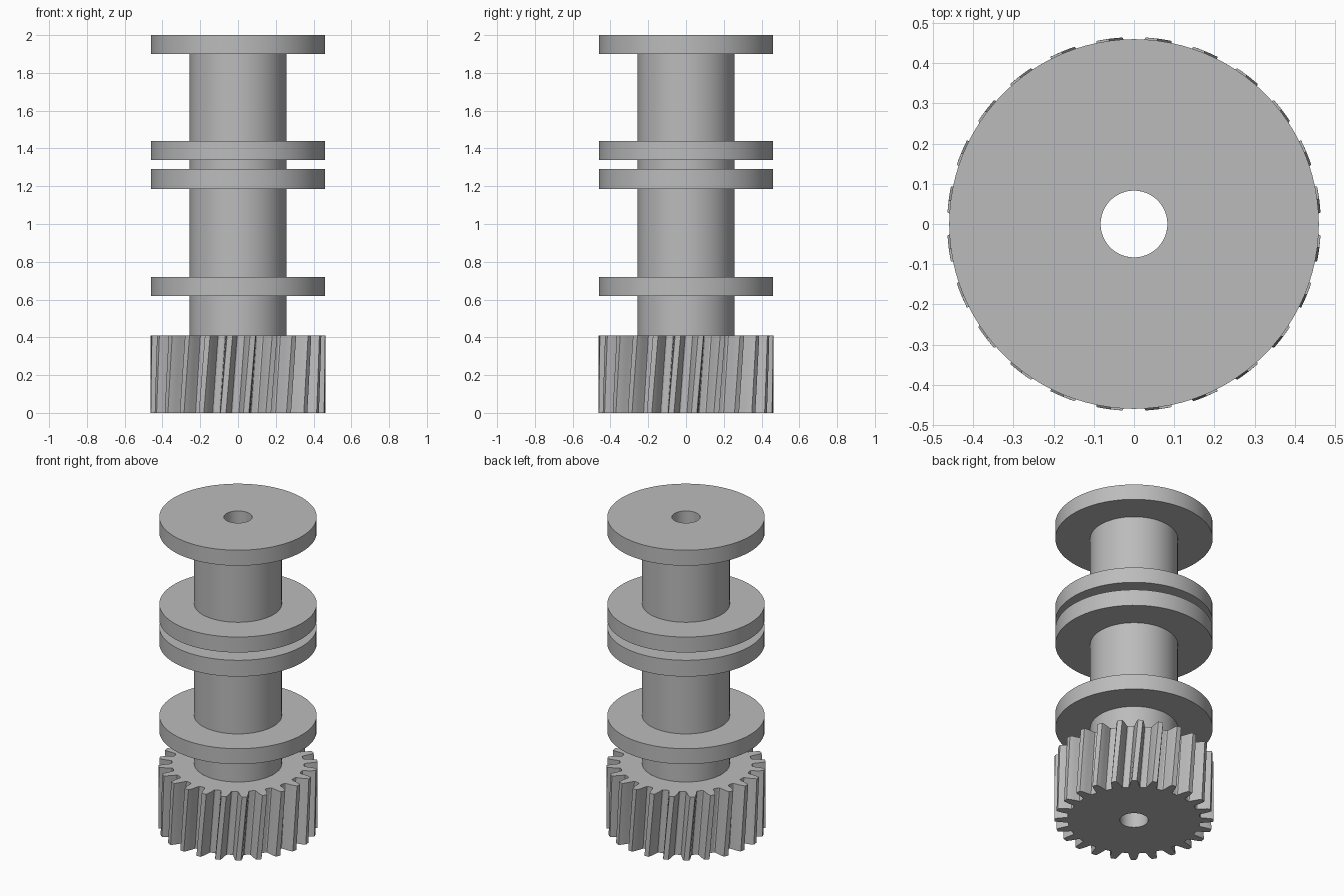
import bpy, bmesh
from math import sin, cos, radians, tau

if "Cube" in bpy.data.objects:
    bpy.data.objects.remove(bpy.data.objects["Cube"])

BORE, SHAFT, FLANGE = 0.083, 0.256, 0.46
GEAR_TOP, TOP = 0.41, 2.0
TEETH, TWIST, PHASE = 24, 4.4, 5.3

steel = bpy.data.materials.new("plain grey")
steel.use_nodes = True
grey = (0.5, 0.5, 0.5, 1)
steel.diffuse_color = grey
steel.node_tree.nodes["Principled BSDF"].inputs["Base Color"].default_value = grey


def skin(name, loops):
    """Join a stack of equal-length point loops into one smooth-shaded object."""
    bm = bmesh.new()
    rows = [[bm.verts.new(p) for p in loop] for loop in loops]
    for a, b in zip(rows, rows[1:]):
        n = len(a)
        for i in range(n):
            j = (i + 1) % n
            bm.faces.new((a[i], a[j], b[j], b[i]))
    bmesh.ops.remove_doubles(bm, verts=bm.verts[:], dist=1e-5)
    bmesh.ops.recalc_face_normals(bm, faces=bm.faces[:])
    mesh = bpy.data.meshes.new(name)
    bm.to_mesh(mesh)
    bm.free()
    mesh.materials.append(steel)
    ob = bpy.data.objects.new(name, mesh)
    bpy.context.collection.objects.link(ob)
    bpy.ops.object.select_all(action="DESELECT")
    ob.select_set(True)
    bpy.context.view_layer.objects.active = ob
    bpy.ops.object.shade_smooth_by_angle(angle=radians(25))
    return ob


def circle(r, z, angles):
    return [(r * cos(a), r * sin(a), z) for a in angles]


# Shaft with four flanges and a through bore, turned from one profile
profile = [(BORE, 0), (BORE, TOP), (FLANGE, TOP), (FLANGE, 1.9), (SHAFT, 1.9)]
for low, high in ((1.34, 1.44), (1.185, 1.29), (0.62, 0.72)):
    profile += [(SHAFT, high), (FLANGE, high), (FLANGE, low), (SHAFT, low)]
profile.append((SHAFT, GEAR_TOP))
around = [tau * i / 96 for i in range(96)]
skin("flanged_shaft", [circle(r, z, around) for r, z in profile])

# Helical gear: half a tooth as (degrees, radius), mirrored and repeated
half = [(-5.6, 0.386), (-4.6, 0.39), (-4.0, 0.405), (-3.4, 0.425),
        (-2.7, 0.447), (-1.8, 0.465)]
tooth = half + [(-a, r) for a, r in reversed(half)]
outline = [(radians(360 / TEETH * k + a), r) for k in range(TEETH) for a, r in tooth]


def gear_loop(t, radius=None):
    turn = radians(PHASE + TWIST * t)
    return [((radius or r) * cos(a + turn), (radius or r) * sin(a + turn), GEAR_TOP * t)
            for a, r in outline]


layers = [gear_loop(i / 6) for i in range(7)]
skin("helical_gear", [gear_loop(0, BORE)] + layers + [gear_loop(1, SHAFT)])
